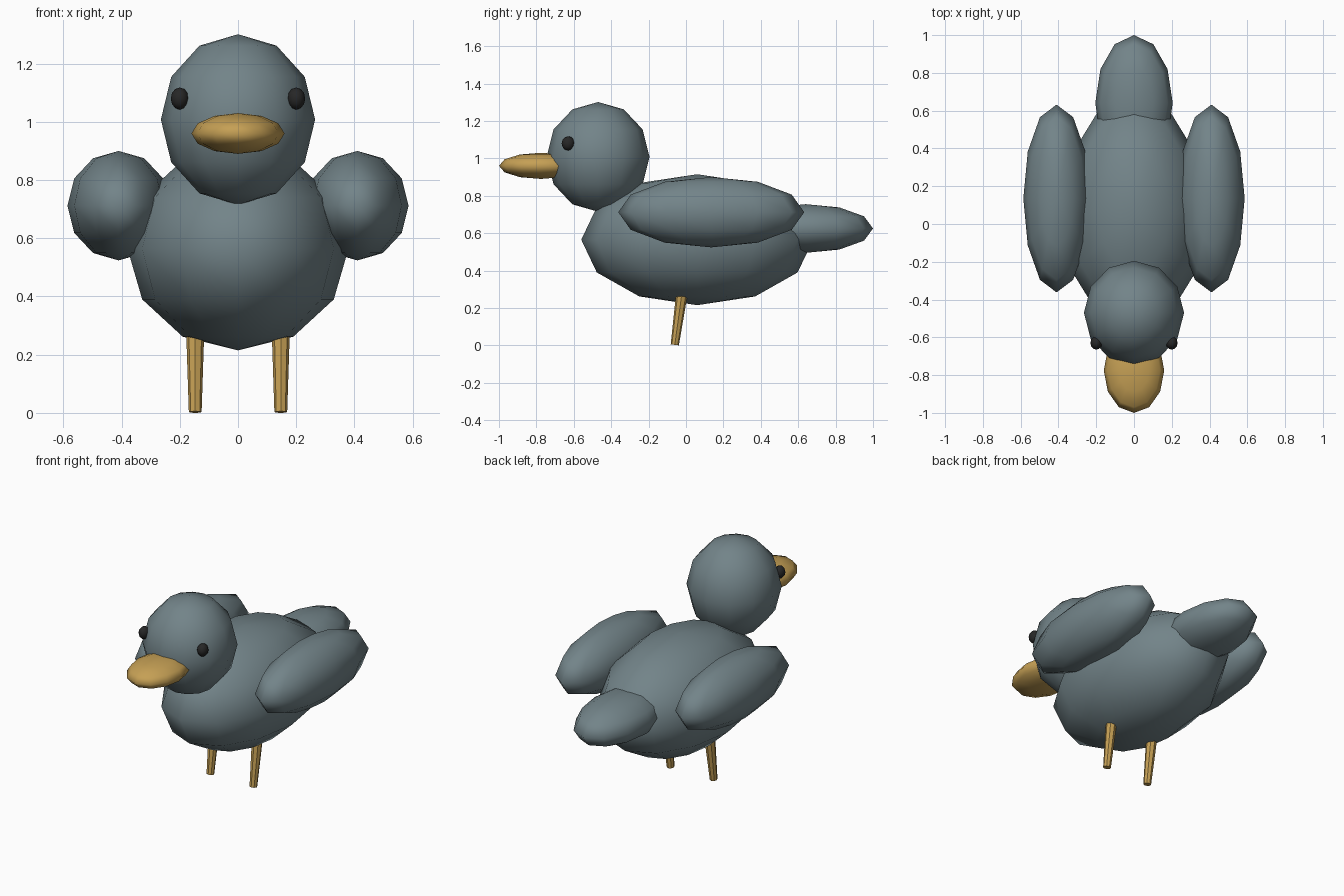
import bpy
from mathutils import Vector

cube = bpy.data.objects.get("Cube")
if cube:
    bpy.data.objects.remove(cube, do_unlink=True)


def make_material(name, color):
    mat = bpy.data.materials.new(name)
    mat.use_nodes = True
    mat.diffuse_color = (*color, 1)
    mat.node_tree.nodes["Principled BSDF"].inputs["Base Color"].default_value = (*color, 1)
    return mat


feathers = make_material("slate grey feathers", (0.17, 0.23, 0.25))
horn = make_material("golden beak and legs", (0.56, 0.35, 0.09))
black = make_material("eye black", (0.02, 0.02, 0.02))


def ellipsoid(name, center, radii, mat):
    """Twelve-sided smooth ball stretched to the given radii."""
    bpy.ops.mesh.primitive_uv_sphere_add(segments=12, ring_count=6, radius=1, location=center)
    obj = bpy.context.object
    obj.name = name
    obj.scale = radii
    bpy.ops.object.transform_apply(location=False, rotation=False, scale=True)
    bpy.ops.object.shade_smooth()
    obj.data.materials.append(mat)
    return obj


def tapered_rod(name, bottom, top, r_bottom, r_top, mat):
    """Eight-sided tapered cylinder between two points."""
    bottom, top = Vector(bottom), Vector(top)
    axis = top - bottom
    bpy.ops.mesh.primitive_cone_add(
        vertices=8, radius1=r_bottom, radius2=r_top, depth=axis.length,
        location=(bottom + top) / 2, rotation=axis.to_track_quat("Z", "Y").to_euler())
    obj = bpy.context.object
    obj.name = name
    bpy.ops.object.shade_smooth_by_angle()
    obj.data.materials.append(mat)
    return obj


# Central parts
ellipsoid("body", (0, 0.06, 0.565), (0.38, 0.62, 0.35), feathers)
ellipsoid("head", (0, -0.47, 1.008), (0.265, 0.275, 0.293), feathers)
ellipsoid("tail", (0, 0.64, 0.625), (0.205, 0.36, 0.13), feathers)
ellipsoid("beak", (0, -0.775, 0.96), (0.16, 0.225, 0.07), horn)

# Paired parts
for side, s in (("left", 1), ("right", -1)):
    ellipsoid(side + "_wing", (0.41 * s, 0.135, 0.712), (0.176, 0.497, 0.188), feathers)
    ellipsoid(side + "_eye", (0.2 * s, -0.63, 1.08), (0.031, 0.035, 0.038), black)
    tapered_rod(side + "_leg", (0.147 * s, -0.06, 0.003), (0.147 * s, -0.005, 0.4),
                0.022, 0.035, horn)
